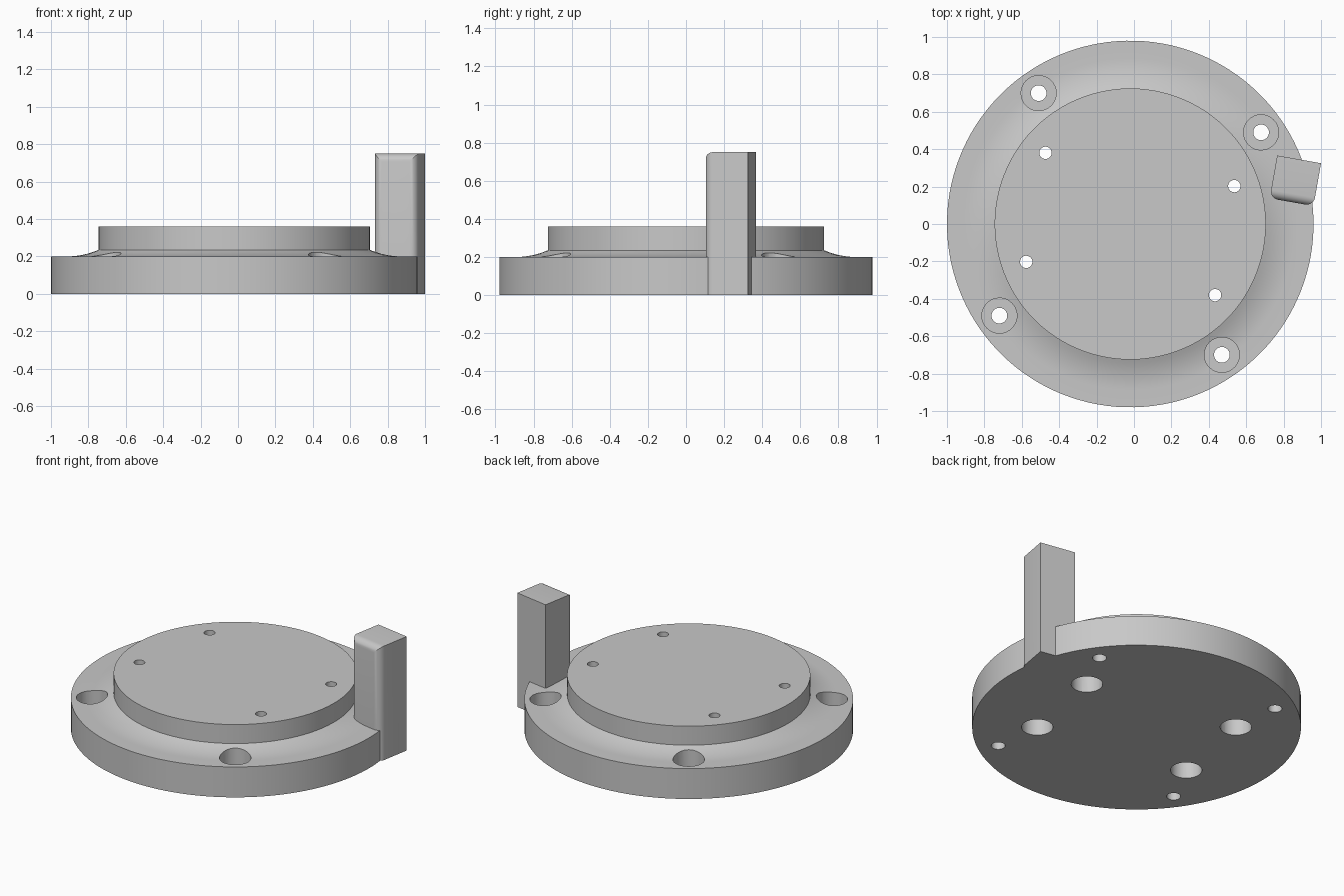
import bpy, bmesh
from math import radians, sin, cos, pi
from mathutils import Matrix, Vector

default_cube = bpy.data.objects.get("Cube")
if default_cube:
    bpy.data.objects.remove(default_cube, do_unlink=True)

# Single grey material
grey = bpy.data.materials.new("machined_grey")
grey.use_nodes = True
colour = (0.58, 0.58, 0.58, 1)
grey.diffuse_color = colour
grey.node_tree.nodes["Principled BSDF"].inputs["Base Color"].default_value = colour

# The whole part is turned slightly about the flange axis
PLACE = Matrix.Translation((-0.02, 0, 0)) @ Matrix.Rotation(radians(-10), 4, 'Z')


def lathe(bm, profile, steps, centre=(0, 0)):
    """Revolve (radius, z) points about a vertical axis through centre."""
    verts = [bm.verts.new((centre[0] + r, centre[1], z)) for r, z in profile]
    edges = [bm.edges.new(pair) for pair in zip(verts, verts[1:])]
    made = bmesh.ops.spin(bm, geom=verts + edges, cent=(*centre, 0),
                          axis=(0, 0, 1), angle=2 * pi, steps=steps)
    return made


def make_object(name, bm):
    bmesh.ops.remove_doubles(bm, verts=bm.verts[:], dist=1e-5)
    bmesh.ops.recalc_face_normals(bm, faces=bm.faces[:])
    bm.transform(PLACE)
    mesh = bpy.data.meshes.new(name)
    bm.to_mesh(mesh)
    bm.free()
    obj = bpy.data.objects.new(name, mesh)
    bpy.context.collection.objects.link(obj)
    mesh.materials.append(grey)
    return obj


def combine(target, tool, operation):
    mod = target.modifiers.new(operation.lower(), 'BOOLEAN')
    mod.operation, mod.object, mod.solver = operation, tool, 'EXACT'
    bpy.context.view_layer.objects.active = target
    bpy.ops.object.modifier_apply(modifier=mod.name)
    bpy.data.objects.remove(tool, do_unlink=True)


# Flange: flat rim, concave sweep up to the raised round platform
RIM, SWEEP, HUB = 0.98, 0.89, 0.725
sweep = [(SWEEP + (HUB - SWEEP) * t / 8, 0.2 + 0.035 * (t / 8) ** 2)
         for t in range(9)]
bm = bmesh.new()
lathe(bm, [(0, 0), (RIM, 0), (RIM, 0.2)] + sweep + [(HUB, 0.36), (0, 0.36)], 128)
flange = make_object("flange", bm)

# Upright stop block, rounded on the sides and top of its front face
low, high = Vector((0.71, 0.265, 0)), Vector((0.948, 0.497, 0.75))
bm = bmesh.new()
bmesh.ops.create_cube(bm, size=1)
bmesh.ops.scale(bm, vec=high - low, verts=bm.verts[:])
bmesh.ops.translate(bm, vec=(low + high) / 2, verts=bm.verts[:])
front_edges = [e for e in bm.edges
               if all(v.co.y < low.y + 0.01 for v in e.verts)
               and any(v.co.z > 0.1 for v in e.verts)]
bmesh.ops.bevel(bm, geom=front_edges, offset=0.045, segments=6,
                profile=0.5, affect='EDGES')
stop_block = make_object("stop_block", bm)
combine(flange, stop_block, 'UNION')


# Stepped screw holes: rim ones sunk from above, platform ones from below
def ring_of_holes(bm, radius, angles, profile):
    for a in angles:
        lathe(bm, profile, 32,
              (radius * cos(radians(a)), radius * sin(radians(a))))


bm = bmesh.new()
ring_of_holes(bm, 0.854, (45, 135, 225, 315),
              [(0, -0.1), (0.042, -0.1), (0.042, 0.1),
               (0.094, 0.1), (0.094, 0.5), (0, 0.5)])
ring_of_holes(bm, 0.592, (30, 150, 210, 330),
              [(0, -0.1), (0.094, -0.1), (0.094, 0.16),
               (0.033, 0.16), (0.033, 0.5), (0, 0.5)])
hole_cutter = make_object("hole_cutter", bm)
hole_cutter.hide_render = True
combine(flange, hole_cutter, 'DIFFERENCE')

# Smooth the curved surfaces, keep machined edges crisp
bpy.ops.object.select_all(action='DESELECT')
flange.select_set(True)
bpy.context.view_layer.objects.active = flange
bpy.ops.object.shade_smooth_by_angle(angle=radians(25))
